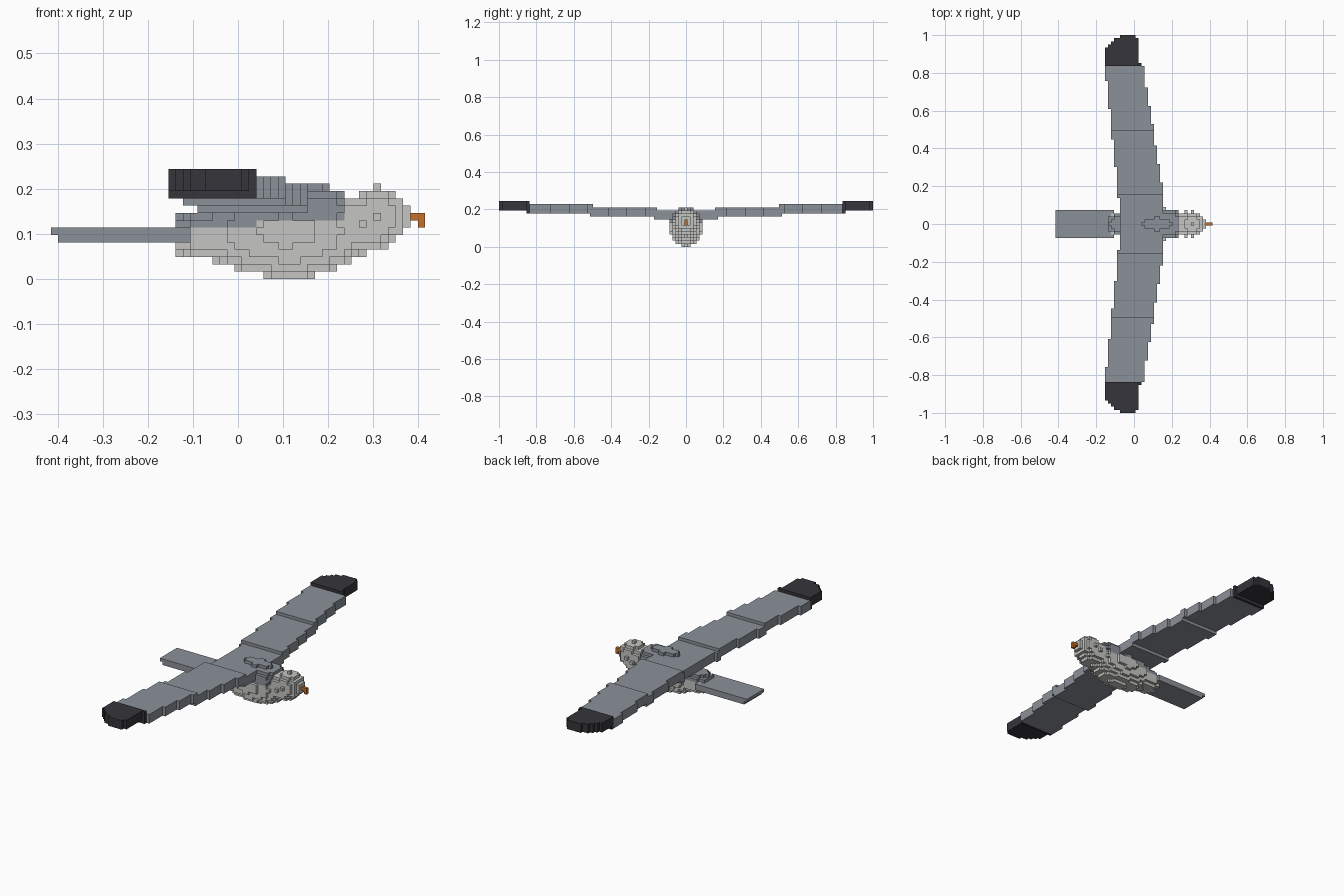
import bpy
import bmesh
import math
from mathutils import Vector

if "Cube" in bpy.data.objects:
    bpy.data.objects.remove(bpy.data.objects["Cube"], do_unlink=True)

S = 2 / 123  # edge length of one block


def material(name, rgb):
    m = bpy.data.materials.new(name)
    m.use_nodes = True
    m.diffuse_color = (*rgb, 1)
    bsdf = m.node_tree.nodes["Principled BSDF"]
    bsdf.inputs["Base Color"].default_value = (*rgb, 1)
    bsdf.inputs["Roughness"].default_value = 0.9
    return m


MATS = [material("pale_plumage", (0.56, 0.56, 0.54)),
        material("grey_plumage", (0.26, 0.285, 0.32)),
        material("dark_wing_tip", (0.036, 0.035, 0.043)),
        material("orange_beak", (0.55, 0.16, 0.02))]
PALE, GREY, DARK, ORANGE = range(4)


def build(name, cells, colour):
    """Skin a set of (i, j, k) blocks; colour(i, j, k) gives the material index."""
    bm = bmesh.new()
    verts = {}

    def vert(p):
        if p not in verts:
            verts[p] = bm.verts.new(((p[0] - 25.5) * S, (p[1] - 0.5) * S, p[2] * S))
        return verts[p]

    for c in cells:
        for axis in range(3):
            u, v = (axis + 1) % 3, (axis + 2) % 3
            for side in (0, 1):
                n = list(c)
                n[axis] += 1 if side else -1
                if tuple(n) in cells:
                    continue
                corners = []
                for du, dv in ((0, 0), (1, 0), (1, 1), (0, 1)):
                    p = list(c)
                    p[axis] += side
                    p[u] += du
                    p[v] += dv
                    corners.append(vert(tuple(p)))
                face = bm.faces.new(corners if side else corners[::-1])
                face.material_index = colour(*c)
    # merge flat neighbouring faces of one colour
    bmesh.ops.dissolve_limit(bm, angle_limit=math.radians(1), verts=bm.verts[:],
                             edges=bm.edges[:], delimit={'MATERIAL'})
    mesh = bpy.data.meshes.new(name)
    bm.to_mesh(mesh)
    bm.free()
    for m in MATS:
        mesh.materials.append(m)
    ob = bpy.data.objects.new(name, mesh)
    bpy.context.collection.objects.link(ob)
    return ob


def ellipsoid(centre, radii, rear=None, i_range=(0, 50)):
    """Blocks inside an ellipsoid; rear is an optional other radius towards the tail."""
    cells = set()
    for i in range(i_range[0], i_range[1] + 1):
        for j in range(-8, 9):
            for k in range(0, 15):
                d = Vector((i, j, k)) - Vector(centre)
                rx = rear if rear and d.x < 0 else radii[0]
                if (d.x / rx) ** 2 + (d.y / radii[1]) ** 2 + (d.z / radii[2]) ** 2 <= 1.0001:
                    cells.add((i, j, k))
    return cells


def box(i0, i1, j0, j1, k0, k1):
    return {(i, j, k) for i in range(i0, i1 + 1) for j in range(j0, j1 + 1)
            for k in range(k0, k1 + 1)}


# body: breast, rump and raised grey back
breast = ellipsoid((32, 0, 6), (10.8, 5.3, 6.25), rear=13.2)
rump = ellipsoid((23, 0, 5.5), (9, 4, 3.5), i_range=(17, 32))
back = ellipsoid((32.5, 0, 9), (12, 5, 3.3), i_range=(24, 39))


def body_colour(i, j, k):
    return GREY if i < 40 and k >= (7 if i < 28 else 8) else PALE


build("body", breast | rump | back, body_colour)

# head and neck
neck = ellipsoid((42, 0, 7), (5, 4, 4))
skull = ellipsoid((44, 0, 8), (4.5, 4, 4))
build("head", neck | skull, lambda i, j, k: PALE)

# hooked beak
build("beak", box(49, 50, 0, 0, 8, 8) | {(50, 0, 7)}, lambda i, j, k: ORANGE)

# flat tail
build("tail", box(0, 18, -4, 4, 6, 6) | box(1, 18, -4, 4, 5, 5), lambda i, j, k: GREY)


# wings: swept rows of blocks rising one block at each section
def wing_cells(sign):
    tip_trail = {58: 17, 59: 18, 60: 19, 61: 21}
    cells = set()
    for j in range(0, 62):
        lead = 34 - max(0, math.floor((j - 7) / 6.3))
        trail = max(16, 21 - math.floor((j + 1) / 9.6))
        if j >= 53:
            lead = 25 if j == 61 else 26
            trail = tip_trail.get(j, 16)
        base = 9 + (j + 11) // 21
        low = base - 1 if j in (10, 31, 52) else base
        cells |= box(trail, lead, sign * j, sign * j, low, base + 2)
    return cells


for side, sign in (("left", 1), ("right", -1)):
    name = "wing_far" if sign > 0 else "wing_near"
    build(name, wing_cells(sign), lambda i, j, k: DARK if abs(j) >= 52 else GREY)
